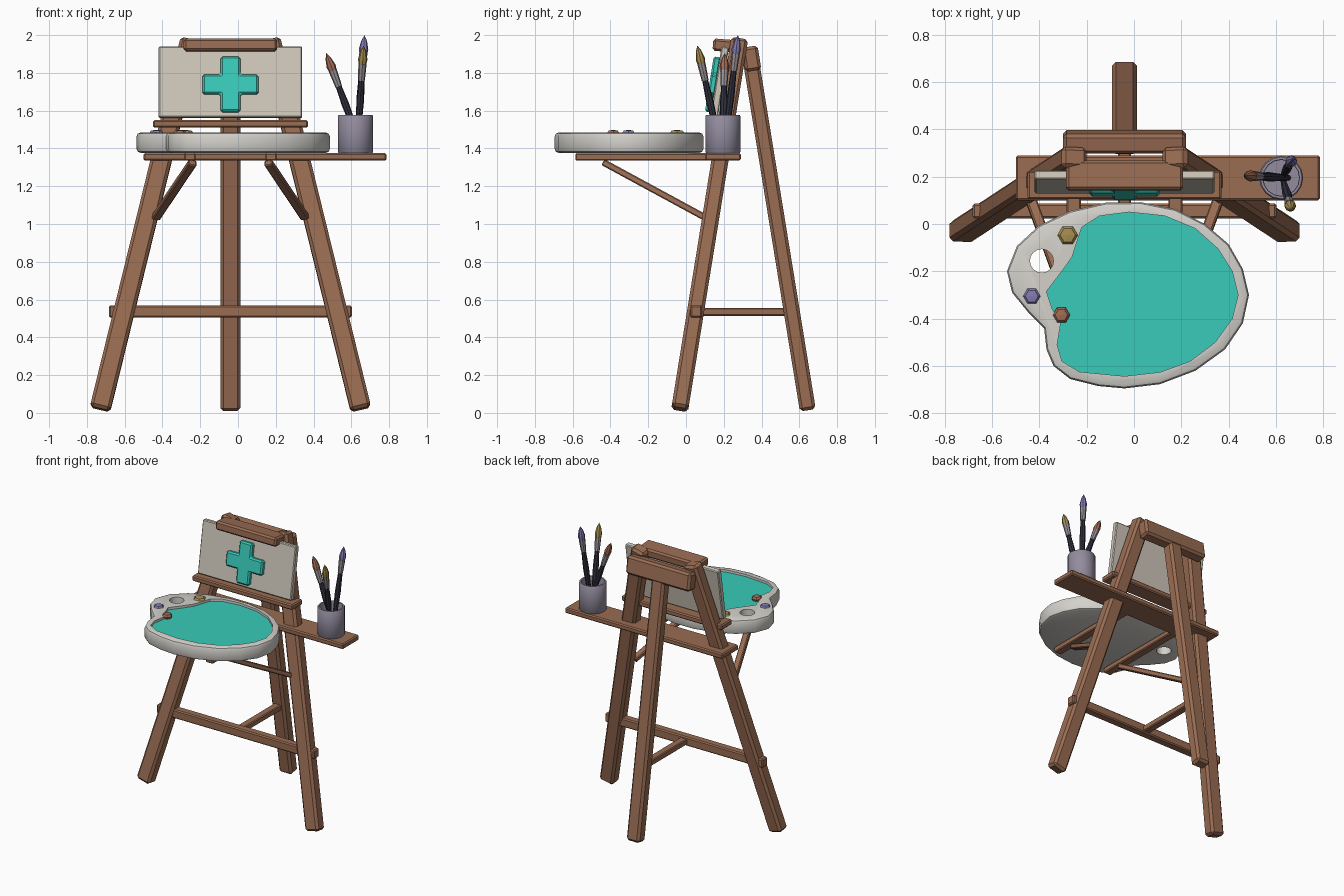
import bpy, bmesh, math
from mathutils import Vector, Matrix

if "Cube" in bpy.data.objects:
    bpy.data.objects.remove(bpy.data.objects["Cube"])

CX = -0.04                      # easel centre line
LEAN = math.atan(0.16)          # backward lean of the front frame


def mat(name, *rgb):
    m = bpy.data.materials.new(name)
    m.diffuse_color = (*rgb, 1)
    m.use_nodes = True
    m.node_tree.nodes["Principled BSDF"].inputs["Base Color"].default_value = m.diffuse_color
    return m


WOOD = mat("wood", .32, .15, .085)
TEAL = mat("teal", .04, .60, .49)
CREAM = mat("cream", .62, .57, .49)
SHELL = mat("palette_white", .66, .64, .60)
CUP = mat("cup_grey", .29, .26, .34)
DARK = mat("handle_dark", .03, .03, .05)
METAL = mat("ferrule_metal", .32, .28, .31)
GOLD = mat("gold_paint", .38, .27, .08)
LILAC = mat("lilac_paint", .23, .20, .45)
RUST = mat("rust_paint", .36, .15, .09)


def make(name, bm, material, matrix=None):
    bmesh.ops.recalc_face_normals(bm, faces=bm.faces)
    me = bpy.data.meshes.new(name)
    bm.to_mesh(me)
    bm.free()
    ob = bpy.data.objects.new(name, me)
    bpy.context.collection.objects.link(ob)
    if material:
        me.materials.append(material)
    if matrix:
        ob.matrix_world = matrix
    return ob


def bevel(ob, width, segments=1):
    b = ob.modifiers.new("bevel", 'BEVEL')
    b.width, b.segments = width, segments
    b.limit_method, b.angle_limit = 'ANGLE', math.radians(50)
    return ob


def smooth(ob, angle=40):
    bpy.ops.object.select_all(action='DESELECT')
    bpy.context.view_layer.objects.active = ob
    ob.select_set(True)
    bpy.ops.object.shade_smooth_by_angle(angle=math.radians(angle))


def block(name, centre, size, material=WOOD, tilt=0.0, bev=.01):
    bm = bmesh.new()
    bmesh.ops.create_cube(bm, size=1)
    bmesh.ops.scale(bm, vec=size, verts=bm.verts)
    return bevel(make(name, bm, material,
                      Matrix.Translation(centre) @ Matrix.Rotation(-tilt, 4, 'X')), bev)


def frame(p, q):
    """Matrix at p whose z axis runs to q."""
    z = (Vector(q) - Vector(p)).normalized()
    x = Vector((1, 0, 0))
    x = (x - z * x.dot(z)).normalized()
    return Matrix.Translation(p) @ Matrix((x, z.cross(x), z)).transposed().to_4x4()


def beam(name, p, q, w, d, bev=.012):
    n = (Vector(q) - Vector(p)).length
    bm = bmesh.new()
    bmesh.ops.create_cube(bm, size=1)
    bmesh.ops.translate(bm, vec=(0, 0, .5), verts=bm.verts)
    bmesh.ops.scale(bm, vec=(w, d, n), verts=bm.verts)
    return bevel(make(name, bm, WOOD, frame(p, q)), bev)


def prism(name, pts, z0, z1, material=None, matrix=None):
    bm = bmesh.new()
    f = bm.faces.new([bm.verts.new((x, y, z0)) for x, y in pts])
    ext = bmesh.ops.extrude_face_region(bm, geom=[f])
    top = [v for v in ext["geom"] if isinstance(v, bmesh.types.BMVert)]
    bmesh.ops.translate(bm, vec=(0, 0, z1 - z0), verts=top)
    return make(name, bm, material, matrix)


def lathe(name, profile, n, material, matrix):
    """Revolve (radius, height) points round local z; zero radius closes an end."""
    bm = bmesh.new()
    vs = [bm.verts.new((r, 0, z)) for r, z in profile]
    es = [bm.edges.new(e) for e in zip(vs, vs[1:])]
    bmesh.ops.spin(bm, geom=vs + es, cent=(0, 0, 0), axis=(0, 0, 1),
                   angle=2 * math.pi, steps=n)
    bmesh.ops.remove_doubles(bm, verts=bm.verts, dist=1e-4)
    return make(name, bm, material, matrix)


# easel legs, palette arms and braces, mirrored about the centre line
for side, s in (("left", -1), ("right", 1)):
    beam(f"front_leg_{side}", (CX + s * .69, -.033, .02), (CX + s * .21, .283, 1.975), .11, .09, .016)
    beam(f"palette_arm_{side}", (CX + s * .215, -.585, 1.355), (CX + s * .215, .14, 1.355), .06, .04, .006)
    beam(f"arm_brace_{side}", (CX + s * .20, -.435, 1.325), (CX + s * .395, .10, 1.035), .045, .035, .006)
beam("rear_leg", (CX, .645, .014), (CX, .335, 1.92), .105, .085, .016)

# crossbars and shelves
block("top_crossbar", (CX, .347, 1.875), (.52, .085, .13), tilt=-LEAN, bev=.015)
block("canvas_clamp", (CX, .205, 1.945), (.495, .125, .065), tilt=LEAN * .5, bev=.012)
block("canvas_ledge", (CX, .165, 1.53), (.82, .12, .04), bev=.008)
block("tool_shelf", (.143, .195, 1.355), (1.285, .19, .04), bev=.008)
block("front_stretcher", (CX, .055, .537), (1.285, .062, .065), bev=.008)
beam("rear_stretcher", (CX, .07, .535), (CX, .56, .535), .055, .042, .006)

# canvas with a raised cross
block("canvas", (CX, .178, 1.75), (.76, .04, .38), CREAM, LEAN, .006)
a, b = .052, .148
quarter = [(b, -a), (b, a), (a, a)]
cross = []
for i in range(4):
    r = Matrix.Rotation(i * math.pi / 2, 2)
    cross += [tuple(r @ Vector(p)) for p in quarter]
bevel(prism("canvas_cross", cross, 0, .04, TEAL,
            Matrix.Translation((CX, .163, 1.735)) @ Matrix.Rotation(math.pi / 2 - LEAN, 4, 'X')), .01)

# palette with pool recess and thumb hole
outline = [(.486, -.30), (.46, -.19), (.40, -.085), (.30, 0), (.175, .063), (.03, .092),
           (-.12, .09), (-.27, .055), (-.40, -.005), (-.495, -.093), (-.537, -.20),
           (-.515, -.29), (-.45, -.37), (-.38, -.44), (-.37, -.53), (-.34, -.60),
           (-.27, -.655), (-.15, -.685), (-.04, -.695), (.11, -.677), (.26, -.62),
           (.385, -.53), (.46, -.42)]
pool = [(.44, -.30), (.415, -.20), (.355, -.105), (.26, -.02), (.13, .034), (-.02, .05),
        (-.145, .034), (-.22, -.013), (-.237, -.063), (-.262, -.14), (-.305, -.20),
        (-.37, -.285), (-.345, -.36), (-.31, -.42), (-.325, -.51), (-.305, -.58),
        (-.23, -.625), (-.04, -.643), (.11, -.626), (.237, -.58), (.343, -.50), (.415, -.40)]
hole = [(-.39 + .05 * math.cos(i * math.pi / 8), -.156 + .05 * math.sin(i * math.pi / 8))
        for i in range(16)]
palette = bevel(prism("palette", outline, 1.377, 1.484, SHELL), .02, 2)
cutters = [prism("pool_cutter", pool, 1.455, 1.6), prism("hole_cutter", hole, 1.2, 1.6)]
for c in cutters:
    m = palette.modifiers.new("cut", 'BOOLEAN')
    m.operation, m.solver, m.object = 'DIFFERENCE', 'EXACT', c
bpy.context.view_layer.objects.active = palette
palette.select_set(True)
for m in list(palette.modifiers):
    bpy.ops.object.modifier_apply(modifier=m.name)
for c in cutters:
    bpy.data.objects.remove(c)
smooth(palette, 35)
prism("paint_pool", pool, 1.45, 1.467, TEAL)

# paint blobs
for name, x, y, r, m in (("gold", -.28, -.047, .045, GOLD), ("lilac", -.432, -.305, .038, LILAC),
                         ("rust", -.307, -.385, .037, RUST)):
    lathe(f"paint_blob_{name}", [(0, -.02), (r * .8, -.02), (r, 0), (r * .72, .013), (0, .016)],
          6, m, Matrix.Translation((x, y, 1.482)))

# brush cup
cup = lathe("brush_cup", [(0, 0), (.088, 0), (.093, .006), (.093, .197), (.088, .203),
                          (.078, .203), (.076, .195), (.076, .03), (0, .03)],
            16, CUP, Matrix.Translation((.622, .195, 1.375)))
smooth(cup)

# brushes: handle, ferrule and bristles along one axis
for name, base, tip, m in (("rust", (.652, .195, 1.41), (.467, .205, 1.905), RUST),
                           ("gold", (.632, .18, 1.41), (.665, .06, 1.945), GOLD),
                           ("lilac", (.63, .205, 1.41), (.67, .275, 2.0), LILAC)):
    n = (Vector(tip) - Vector(base)).length
    f = frame(base, tip)
    parts = (("handle", [(0, 0), (.012, 0), (.02, n * .45), (.015, n - .18), (0, n - .18)], DARK),
             ("ferrule", [(0, n - .19), (.018, n - .19), (.022, n - .10), (0, n - .10)], METAL),
             ("bristles", [(0, n - .11), (.019, n - .11), (.025, n - .075), (.015, n - .03), (0, n)], m))
    for part, prof, pm in parts:
        smooth(lathe(f"brush_{name}_{part}", prof, 8, pm, f))
